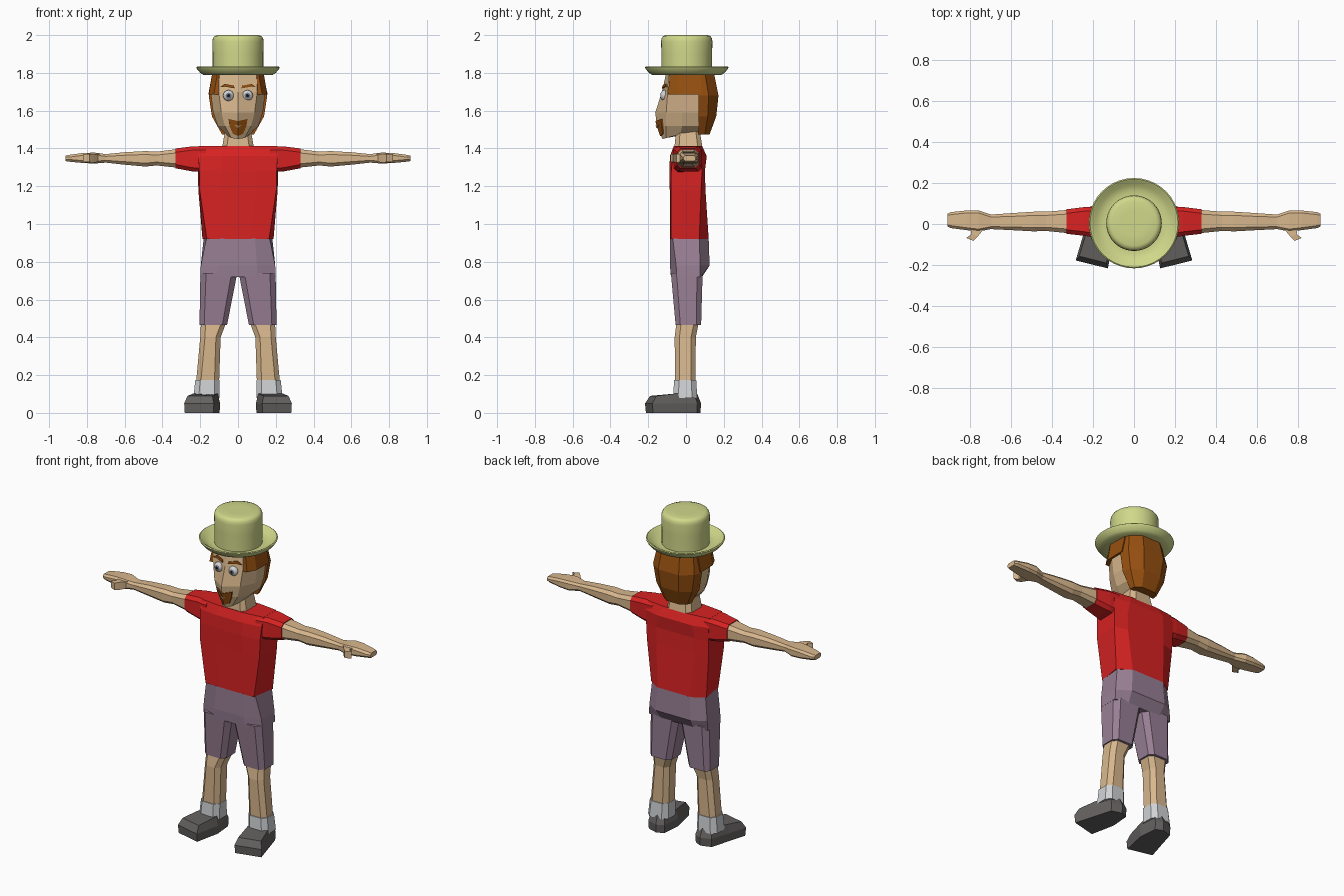
import bpy, bmesh, math
from mathutils import Vector
from mathutils.bvhtree import BVHTree


def material(name, r, g, b):
    lin = lambda c: ((c / 255 + 0.055) / 1.055) ** 2.4 if c > 10 else c / 255 / 12.92
    m = bpy.data.materials.new(name)
    m.diffuse_color = (lin(r), lin(g), lin(b), 1)
    return m


SKIN = material("skin", 216, 183, 141)
RED = material("red_shirt", 216, 34, 34)
PURPLE = material("purple_cloth", 152, 127, 148)
GREY = material("dark_grey", 100, 97, 96)
WHITE = material("sock_white", 208, 210, 212)
BROWN = material("brown_hair", 150, 80, 16)
GREEN = material("pale_green", 208, 216, 138)
IRIS = material("iris_grey", 120, 124, 135)
BLACK = material("black", 22, 22, 24)


def loft(name, rings, mat, mirror=False, smooth=False):
    """Skin a stack of equal-length 3D rings, with both ends closed."""
    bm = bmesh.new()
    vs = [[bm.verts.new(p) for p in ring] for ring in rings]
    n = len(rings[0])
    for a, b in zip(vs, vs[1:]):
        for i in range(n):
            j = (i + 1) % n
            bm.faces.new((a[i], a[j], b[j], b[i]))
    bm.faces.new(vs[0])
    bm.faces.new(vs[-1])
    bmesh.ops.recalc_face_normals(bm, faces=bm.faces)
    me = bpy.data.meshes.new(name)
    bm.to_mesh(me)
    bm.free()
    ob = bpy.data.objects.new(name, me)
    bpy.context.collection.objects.link(ob)
    me.materials.append(mat)
    if mirror:
        ob.modifiers.new("mirror", "MIRROR")
    if smooth:
        bpy.ops.object.select_all(action="DESELECT")
        ob.select_set(True)
        bpy.context.view_layer.objects.active = ob
        bpy.ops.object.shade_smooth_by_angle(angle=math.radians(40))
    return ob


def sym(z, *half):
    """Horizontal ring from its right half, listed front to back."""
    pts = [(p[0], p[1], p[2] if len(p) > 2 else z) for p in half]
    return pts + [(-x, y, h) for x, y, h in reversed(pts) if x > 0]


def rect(u0, u1, v0, v1, c):
    """Chamfered rectangle as 2D points."""
    return [(u0 + c, v0), (u1 - c, v0), (u1, v0 + c), (u1, v1 - c),
            (u1 - c, v1), (u0 + c, v1), (u0, v1 - c), (u0, v0 + c)]


def zring(z, x0, x1, y0, y1, c=0.02):
    return [(u, v, z) for u, v in rect(x0, x1, y0, y1, c)]


def xring(x, y0, y1, z0, z1, c=0.012):
    return [(x, u, v) for u, v in rect(y0, y1, z0, z1, c)]


# Shirt body and sleeves
loft("shirt", [
    sym(0.92, (0.07, -0.084), (0.165, -0.08), (0.188, 0.07), (0.11, 0.12)),
    sym(1.18, (0.09, -0.086), (0.203, -0.08), (0.21, 0.08), (0.13, 0.103)),
    sym(1.28, (0.09, -0.088), (0.205, -0.078), (0.212, 0.085), (0.13, 0.1)),
    sym(1.36, (0.09, -0.085), (0.21, -0.07), (0.215, 0.085), (0.12, 0.11)),
    sym(1.412, (0.08, -0.065), (0.21, -0.05), (0.21, 0.07), (0.09, 0.085)),
], RED)
loft("sleeve", [
    xring(0.17, -0.07, 0.085, 1.275, 1.412, 0.02),
    xring(0.24, -0.058, 0.083, 1.278, 1.411, 0.02),
    xring(0.33, -0.048, 0.072, 1.295, 1.4, 0.02)], RED, mirror=True)

# Arms, flat hands and thumbs
loft("arm", [
    xring(0.32, -0.045, 0.069, 1.298, 1.397, 0.02),
    xring(0.43, -0.034, 0.06, 1.31, 1.383, 0.018),
    xring(0.49, -0.036, 0.06, 1.304, 1.386, 0.018),
    xring(0.60, -0.03, 0.053, 1.314, 1.38, 0.016),
    xring(0.70, -0.025, 0.046, 1.325, 1.37),
    xring(0.76, -0.037, 0.066, 1.32, 1.378),
    xring(0.82, -0.03, 0.066, 1.323, 1.376),
    xring(0.895, -0.02, 0.058, 1.33, 1.366),
    xring(0.912, -0.012, 0.05, 1.333, 1.362, 0.008)], SKIN, mirror=True)
loft("thumb", [
    [(0.73, -0.02, 1.33), (0.80, -0.02, 1.33), (0.80, -0.02, 1.37), (0.73, -0.02, 1.37)],
    [(0.765, -0.062, 1.325), (0.795, -0.05, 1.325), (0.795, -0.05, 1.372), (0.765, -0.062, 1.372)],
    [(0.785, -0.083, 1.328), (0.82, -0.068, 1.328), (0.82, -0.068, 1.37), (0.785, -0.083, 1.37)],
], SKIN, mirror=True)

# Shorts
loft("shorts_hips", [
    sym(0.72, (0.1, -0.08), (0.2, -0.05), (0.2, 0.075), (0.11, 0.085)),
    sym(0.78, (0.1, -0.085), (0.197, -0.052), (0.197, 0.075), (0.12, 0.125)),
    sym(0.922, (0.09, -0.084), (0.168, -0.07), (0.182, 0.07), (0.11, 0.12))], PURPLE)
loft("shorts_leg", [
    zring(0.465, 0.058, 0.204, -0.055, 0.08, 0.025),
    zring(0.74, 0.004, 0.199, -0.08, 0.088, 0.03)], PURPLE, mirror=True)

# Legs, socks and shoes
loft("leg", [
    zring(0.16, 0.1, 0.222, -0.058, 0.05, 0.025),
    zring(0.4, 0.092, 0.2, -0.06, 0.052, 0.025),
    zring(0.48, 0.062, 0.196, -0.05, 0.068, 0.025)], SKIN, mirror=True)
loft("sock", [
    zring(0.08, 0.098, 0.236, -0.068, 0.06, 0.028),
    zring(0.175, 0.098, 0.226, -0.063, 0.054, 0.026)], WHITE, mirror=True)
sole = [(0.105, 0.06), (0.15, 0.08), (0.215, 0.06), (0.25, -0.06),
        (0.285, -0.178), (0.128, -0.217), (0.095, -0.06)]
centre = Vector((0.175, -0.05))


def shoe_ring(z, s, drop=0.0):
    pts = [centre + (Vector(p) - centre) * s for p in sole]
    return [(p.x, p.y, z - (drop if p.y < -0.12 else 0)) for p in pts]


loft("shoe", [shoe_ring(0, 0.97), shoe_ring(0.05, 1.0), shoe_ring(0.102, 0.84, 0.012)],
     GREY, mirror=True)

# Neck and head
loft("neck", [zring(1.40, -0.085, 0.085, -0.062, 0.088, 0.025),
              zring(1.52, -0.064, 0.064, -0.05, 0.068, 0.02)], SKIN)
head = loft("head", [
    sym(1.45, (0, -0.125), (0.035, -0.105, 1.455), (0.065, -0.03, 1.475), (0.065, 0.075, 1.49)),
    sym(1.52, (0, -0.153), (0.07, -0.105), (0.108, -0.02), (0.105, 0.08)),
    sym(1.59, (0, -0.163), (0.088, -0.105), (0.132, -0.02), (0.13, 0.08)),
    sym(1.70, (0, -0.127), (0.102, -0.097), (0.145, -0.02), (0.145, 0.08)),
    sym(1.80, (0, -0.105), (0.098, -0.09), (0.125, -0.02), (0.125, 0.08))], SKIN)

# Hair: back mass, plus the band over the temples
loft("hair_back", [
    sym(1.475, (0.085, 0.066), (0.08, 0.1), (0.045, 0.125)),
    sym(1.57, (0.138, 0.066), (0.122, 0.115), (0.06, 0.16)),
    sym(1.68, (0.155, 0.066), (0.14, 0.12), (0.07, 0.172)),
    sym(1.80, (0.13, 0.06), (0.12, 0.1), (0.06, 0.148))], BROWN)
loft("hair_temples", [
    sym(1.685, (0.128, -0.095), (0.155, -0.04), (0.157, 0.08)),
    sym(1.80, (0.108, -0.085), (0.136, -0.04), (0.132, 0.08))], BROWN)

# Thin facial plates that follow the face
bm = bmesh.new()
bm.from_mesh(head.data)
face_tree = BVHTree.FromBMesh(bm)
bm.free()


def face_y(x, z):
    hit = face_tree.ray_cast(Vector((max(x, 0.001), -1, z)), Vector((0, 1, 0)))[0]
    return hit.y if hit else -0.1


def plate(name, outline, mat, out):
    rings = [[(x, face_y(x, z) + d, z) for x, z in outline] for d in (-out, 0.001)]
    return loft(name, rings, mat, mirror=True)


plate("eyebrow", [(0.018, 1.718), (0.022, 1.732), (0.07, 1.742), (0.096, 1.724),
                  (0.068, 1.727)], BROWN, 0.008)
plate("goatee", [(0, 1.545), (0.05, 1.556), (0.045, 1.52), (0.027, 1.478), (0, 1.466)],
      BROWN, 0.007)
plate("lips", [(0, 1.521), (0.02, 1.524), (0, 1.508)], SKIN, 0.009)

# Eyes: flattened balls looking forward, coloured by angle from the front
steps = [6, 16, 24, 32, 45, 60, 75, 90, 120, 150, 172]
eye = loft("eye", [[(0.05 + 0.029 * math.sin(math.radians(a)) * math.cos(t * math.pi / 8),
                     -0.114 - 0.022 * math.cos(math.radians(a)),
                     1.68 + 0.029 * math.sin(math.radians(a)) * math.sin(t * math.pi / 8))
                    for t in range(16)] for a in steps], WHITE, mirror=True, smooth=True)
eye.data.materials.append(IRIS)
eye.data.materials.append(BLACK)
for f in eye.data.polygons:
    r = math.hypot(f.center.x - 0.05, f.center.z - 1.68)
    if f.center.y < -0.114:
        f.material_index = 2 if r < 0.0085 else 1 if r < 0.0165 else 0

# Hat: upturned brim and round-topped crown
profile = [(0.13, 1.79), (0.185, 1.79), (0.2, 1.8), (0.218, 1.822), (0.221, 1.83),
           (0.215, 1.834), (0.204, 1.828), (0.185, 1.812), (0.155, 1.802), (0.134, 1.802),
           (0.134, 1.9), (0.136, 1.965), (0.133, 1.983), (0.125, 1.995), (0.11, 2.0),
           (0.06, 2.0)]
loft("hat", [[(r * math.cos(t * math.pi / 20), 0.004 + r * math.sin(t * math.pi / 20), z)
              for t in range(40)] for r, z in profile], GREEN, smooth=True)
